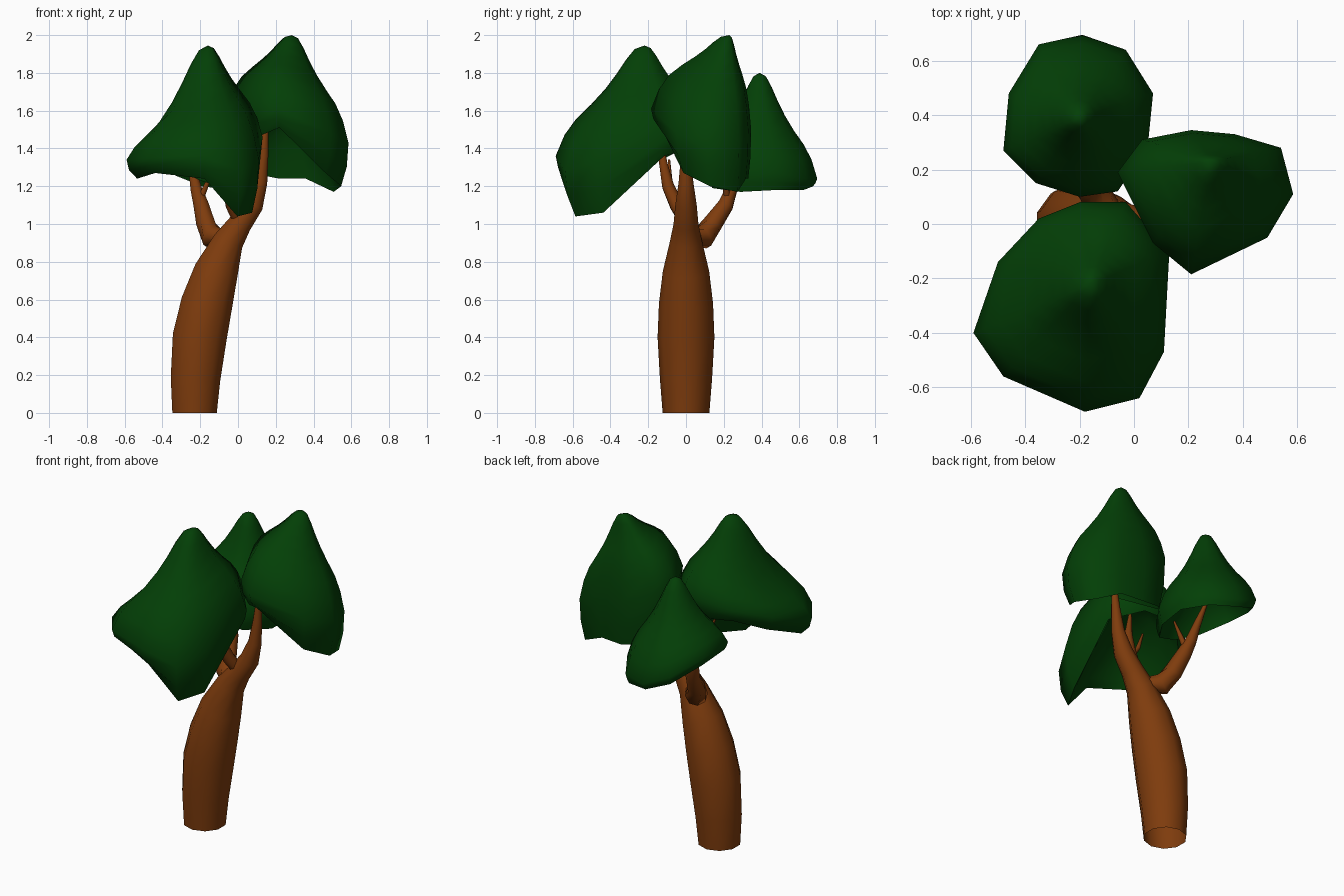
import bpy, bmesh, math
from mathutils import Vector


def material(name, color):
    m = bpy.data.materials.new(name)
    m.diffuse_color = color
    return m


BARK = material("bark", (0.21, 0.045, 0.004, 1))
LEAF = material("leaf", (0.001, 0.05, 0.002, 1))


def loft(name, rings, mat, start=None, end=None, angle=75):
    """Skin a stack of rings; close an end with a tip point where given."""
    bm = bmesh.new()
    rows = [[bm.verts.new(p) for p in ring] for ring in rings]
    n = len(rows[0])
    for a, b in zip(rows, rows[1:]):
        for i in range(n):
            j = (i + 1) % n
            bm.faces.new((a[i], a[j], b[j], b[i]))
    for row, tip in ((rows[0], start), (rows[-1], end)):
        if tip is not None:
            v = bm.verts.new(tip)
            for i in range(n):
                bm.faces.new((row[i], row[(i + 1) % n], v))
    bmesh.ops.recalc_face_normals(bm, faces=bm.faces)
    me = bpy.data.meshes.new(name)
    bm.to_mesh(me)
    bm.free()
    ob = bpy.data.objects.new(name, me)
    bpy.context.collection.objects.link(ob)
    me.materials.append(mat)
    bpy.ops.object.select_all(action='DESELECT')
    ob.select_set(True)
    bpy.context.view_layer.objects.active = ob
    bpy.ops.object.shade_smooth_by_angle(angle=math.radians(angle))
    return ob


def limb(name, path, sides=10):
    """Tapered tube along (x, y, z, radius) stations, open at the root."""
    pts = [Vector(p[:3]) for p in path]
    rings = []
    for i, p in enumerate(pts):
        t = (pts[min(i + 1, len(pts) - 1)] - pts[max(i - 1, 0)]).normalized()
        if i == 0 and p.z == 0:
            t = Vector((0, 0, 1))
        u = Vector((0, 1, 0)).cross(t).normalized()
        v = t.cross(u)
        turn = [2 * math.pi * (k + 0.5) / sides for k in range(sides)]
        rings.append([p + path[i][3] * 1.03 * (u * math.cos(a) + v * math.sin(a)) for a in turn])
    loft(name, rings, BARK, None, pts[-1])


# crown profile: fraction of radius, fraction of height
CROWN = [(0.9, 0.17), (0.77, 0.30), (0.6, 0.43), (0.44, 0.58),
         (0.31, 0.73), (0.21, 0.86), (0.11, 0.965)]


def canopy(name, apex, outline, rim=0.87, hollow=0.27):
    """Leaf clump: outline rows are x, y, widest z, rim z, extra bulge."""
    ax, ay, az = apex

    def ring(s, height):
        return [(ax + (o[0] - ax) * s, ay + (o[1] - ay) * s, height(o)) for o in outline]

    n = len(outline)
    mean = sum(o[3] for o in outline) / n
    rings = [ring(0.35, lambda o: 0.35 * o[3] + 0.65 * mean + hollow * 0.85),
             ring(0.6, lambda o: 0.7 * o[3] + 0.3 * mean + hollow * 0.55),
             ring(rim - 0.07, lambda o: o[3] + 0.05),
             ring(rim, lambda o: o[3]),
             ring(0.97, lambda o: o[2] * 0.45 + o[3] * 0.55),
             ring(1, lambda o: o[2])]
    for s, h in CROWN:
        rings.append(ring(s, lambda o: o[2] + (az - o[2]) *
                          min(0.98, h + o[4] * 6.5 * s * s * (1 - s))))
    loft(name, rings, LEAF, (ax, ay, mean + hollow), apex)


# Trunk bending to the right and thinning into the right branch
limb("trunk", [(-0.23, 0, 0, 0.12), (-0.225, 0, 0.18, 0.134), (-0.203, 0, 0.40, 0.146),
               (-0.165, 0, 0.58, 0.139), (-0.115, 0, 0.75, 0.119), (-0.05, 0, 0.91, 0.082),
               (0.01, 0, 1.0, 0.064), (0.08, 0, 1.10, 0.055), (0.118, 0, 1.22, 0.038),
               (0.135, 0, 1.36, 0.026), (0.15, 0, 1.55, 0.012), (0.17, 0.02, 1.66, 0.006)])

# Back left branch with a twig
limb("back_branch", [(-0.07, 0.02, 0.93, 0.045), (-0.135, 0.09, 0.93, 0.063),
                     (-0.17, 0.14, 1.0, 0.052), (-0.195, 0.21, 1.10, 0.042),
                     (-0.22, 0.24, 1.18, 0.032), (-0.24, 0.27, 1.28, 0.022),
                     (-0.26, 0.34, 1.42, 0.008)], 8)
limb("back_twig", [(-0.2, 0.22, 1.13, 0.02), (-0.17, 0.21, 1.2, 0.015),
                   (-0.13, 0.2, 1.29, 0.006)], 6)

# Front branch with a twig
limb("front_branch", [(0.0, -0.01, 1.03, 0.035), (-0.03, -0.05, 1.1, 0.037),
                      (-0.05, -0.095, 1.2, 0.033), (-0.06, -0.12, 1.32, 0.023),
                      (-0.09, -0.14, 1.48, 0.008)], 8)
limb("front_twig", [(-0.05, -0.09, 1.16, 0.018), (-0.1, -0.085, 1.23, 0.013),
                    (-0.14, -0.09, 1.34, 0.006)], 6)

# Leaf clumps
canopy("front_canopy", (-0.16, -0.22, 1.945), [
    (0.13, -0.10, 1.46, 1.36, 0.08), (-0.03, 0.08, 1.53, 1.40, 0.03),
    (-0.20, 0.08, 1.52, 1.40, 0.0), (-0.35, 0.02, 1.48, 1.40, -0.05),
    (-0.50, -0.14, 1.42, 1.33, -0.11), (-0.59, -0.40, 1.34, 1.24, -0.11),
    (-0.48, -0.56, 1.35, 1.27, -0.02), (-0.18, -0.69, 1.36, 1.24, 0.04),
    (0.02, -0.64, 1.28, 1.04, 0.08), (0.11, -0.47, 1.34, 1.06, 0.1)])

canopy("right_canopy", (0.285, 0.23, 2.0), [
    (0.585, 0.11, 1.43, 1.2, 0.07), (0.54, 0.28, 1.42, 1.17, 0.07),
    (0.37, 0.33, 1.50, 1.24, 0.16), (0.21, 0.345, 1.50, 1.24, 0.16),
    (0.03, 0.31, 1.60, 1.27, 0.12), (-0.06, 0.19, 1.62, 1.33, 0.14),
    (0.07, -0.07, 1.62, 1.46, 0.17), (0.21, -0.185, 1.61, 1.51, 0.18),
    (0.49, -0.05, 1.48, 1.27, 0.09)])

canopy("back_canopy", (-0.20, 0.39, 1.8), [
    (0.07, 0.48, 1.27, 1.18, 0.02), (-0.03, 0.64, 1.24, 1.18, 0.03),
    (-0.19, 0.695, 1.24, 1.20, 0.02), (-0.35, 0.66, 1.31, 1.26, 0.0),
    (-0.46, 0.48, 1.39, 1.34, -0.05), (-0.48, 0.27, 1.42, 1.37, -0.07),
    (-0.36, 0.15, 1.37, 1.30, -0.03), (-0.20, 0.10, 1.31, 1.23, 0.0),
    (-0.06, 0.12, 1.28, 1.19, 0.0), (0.05, 0.28, 1.28, 1.17, 0.0)], 0.93)
